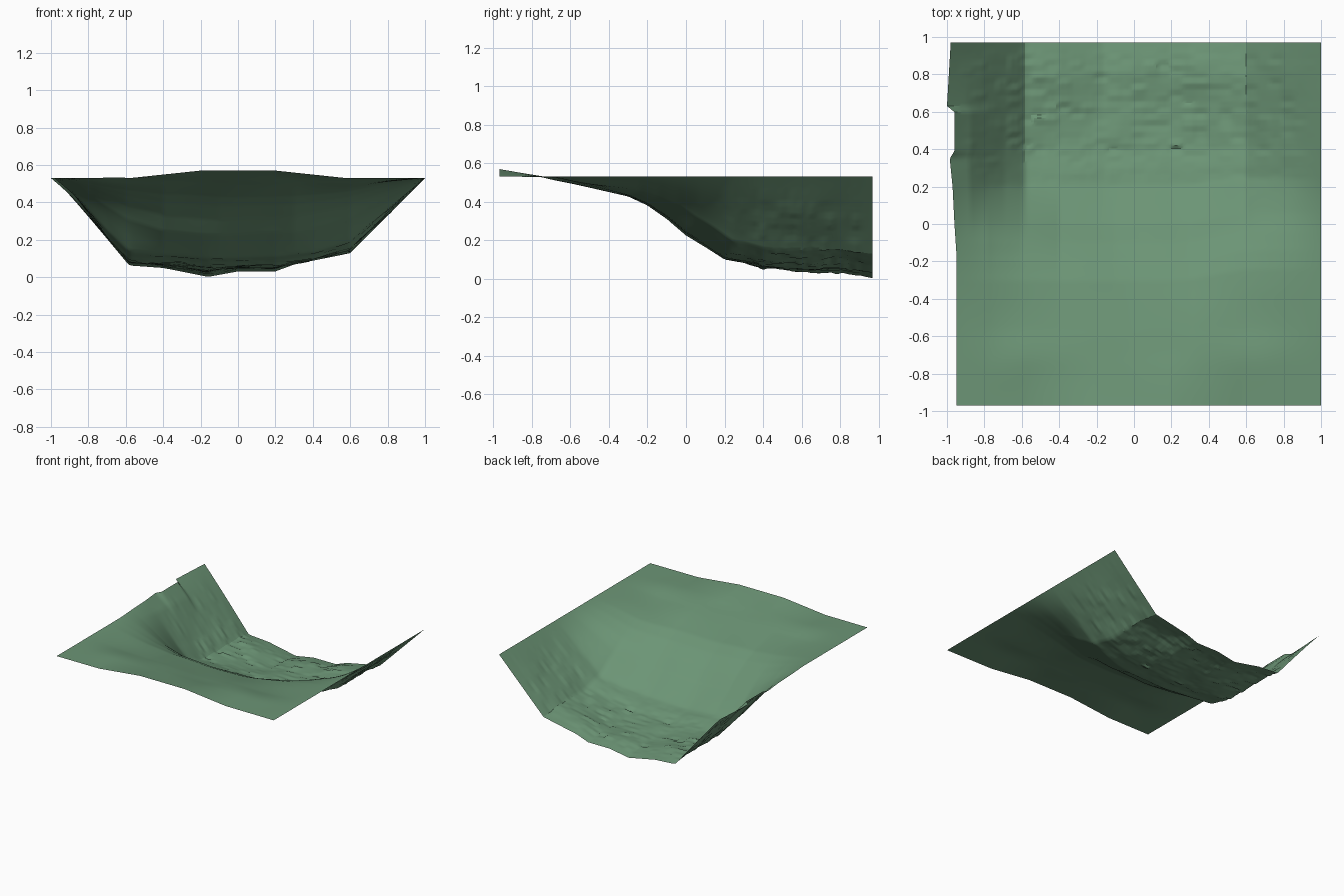
import bpy, random
from mathutils import noise, Vector

if "Cube" in bpy.data.objects:
    bpy.data.objects.remove(bpy.data.objects["Cube"])

random.seed(4)
RIM = 0.53
N = 120


def interp(pts, t):
    """Piecewise linear lookup in a short profile."""
    if t <= pts[0][0]:
        return pts[0][1]
    for (a, u), (b, v) in zip(pts, pts[1:]):
        if t <= b:
            return u + (v - u) * (t - a) / (b - a)
    return pts[-1][1]


def smooth(a, b, t):
    t = min(1, max(0, (t - a) / (b - a)))
    return t * t * (3 - 2 * t)


# Height along the valley axis, front to back
axis = [(-0.97, 0.57), (-0.75, 0.53), (-0.6, 0.50), (-0.4, 0.455), (-0.3, 0.432),
        (-0.2, 0.385), (-0.1, 0.315), (0, 0.227), (0.1, 0.165), (0.2, 0.10),
        (0.3, 0.08), (0.4, 0.05), (0.6, 0.033), (0.8, 0.03), (0.97, 0.002)]
# Cross-sections as a share of the full depth
front_cut = [(-1, 0), (-0.57, 0.02), (-0.2, 1), (0.2, 1), (0.57, 0.02), (1, 0)]
lip_cut = [(-1, 0), (-0.8, 0.27), (-0.6, 0.65), (-0.4, 0.93), (-0.1, 1),
           (0.3, 0.95), (0.6, 0.66), (0.8, 0.32), (1, 0)]
floor_cut = [(-1, 0), (-0.9, 0.18), (-0.8, 0.43), (-0.7, 0.67), (-0.58, 0.92),
             (-0.4, 0.96), (-0.16, 1), (0.2, 0.98), (0.4, 0.91), (0.6, 0.79), (1, 0)]
back_cut = [(-1, 0), (-0.58, 0.885), (-0.4, 0.91), (-0.16, 1), (0, 0.945),
            (0.2, 0.945), (0.3, 0.875), (0.6, 0.76), (1, 0)]
# Ragged left border
left_edge = [(-0.97, -0.95), (-0.15, -0.95), (0, -0.96), (0.2, -0.97), (0.35, -0.985),
             (0.39, -0.96), (0.6, -0.96), (0.63, -1), (0.97, -0.98)]
blocks = {}


def block(i, j):
    """Stepped rubble: one random height per small cell, mostly small."""
    return blocks.setdefault((i // 4, j // 2), random.uniform(-1, 1) ** 3)


def height(u, y, i, j):
    # The slope starts further back on the right side
    side = smooth(0.2, 0.65, u) * smooth(-0.6, -0.25, y) * smooth(0.5, 0.1, y)
    v = y - 0.06 * side
    shape = interp(front_cut, u)
    for cut, a, b in ((lip_cut, -0.8, -0.55), (floor_cut, -0.15, 0.25), (back_cut, 0.3, 0.9)):
        shape += (interp(cut, u) - shape) * smooth(a, b, v)
    z = RIM - (RIM - interp(axis, v)) * shape
    inside = smooth(0, 0.25, 1 - abs(u)) * smooth(-0.97, -0.6, y) * smooth(0.97, 0.85, y)
    z += inside * 0.010 * noise.noise(Vector((u * 3, y * 3, 0.3)))
    rough = inside * smooth(0.1, 0.5, y)
    z += rough * (0.007 * block(i, j) + 0.006 * noise.noise(Vector((u * 7, y * 7, 2))))
    return max(0, z)


# Terrain sheet
verts, faces = [], []
for j in range(N + 1):
    y = -0.97 + 1.94 * j / N
    shift = interp(left_edge, y) + 0.97
    for i in range(N + 1):
        u = -1 + 2 * i / N
        x = u
        if u < -0.6:
            t = (-0.6 - u) / 0.4
            x = -0.6 - 0.37 * t + shift * t ** 3
        verts.append((x, y, height(u, y, i, j)))
for j in range(N):
    for i in range(N):
        a = j * (N + 1) + i
        faces.append((a, a + 1, a + N + 2, a + N + 1))
mesh = bpy.data.meshes.new("valley_terrain")
mesh.from_pydata(verts, [], faces)
valley = bpy.data.objects.new("valley_terrain", mesh)
bpy.context.collection.objects.link(valley)

# Grass green surface
mat = bpy.data.materials.new("green_ground")
mat.diffuse_color = (0.15, 0.3, 0.18, 1)
mat.use_nodes = True
mat.node_tree.nodes["Principled BSDF"].inputs["Base Color"].default_value = mat.diffuse_color
mesh.materials.append(mat)

bpy.context.view_layer.objects.active = valley
valley.select_set(True)
bpy.ops.object.shade_smooth_by_angle(angle=0.5)
